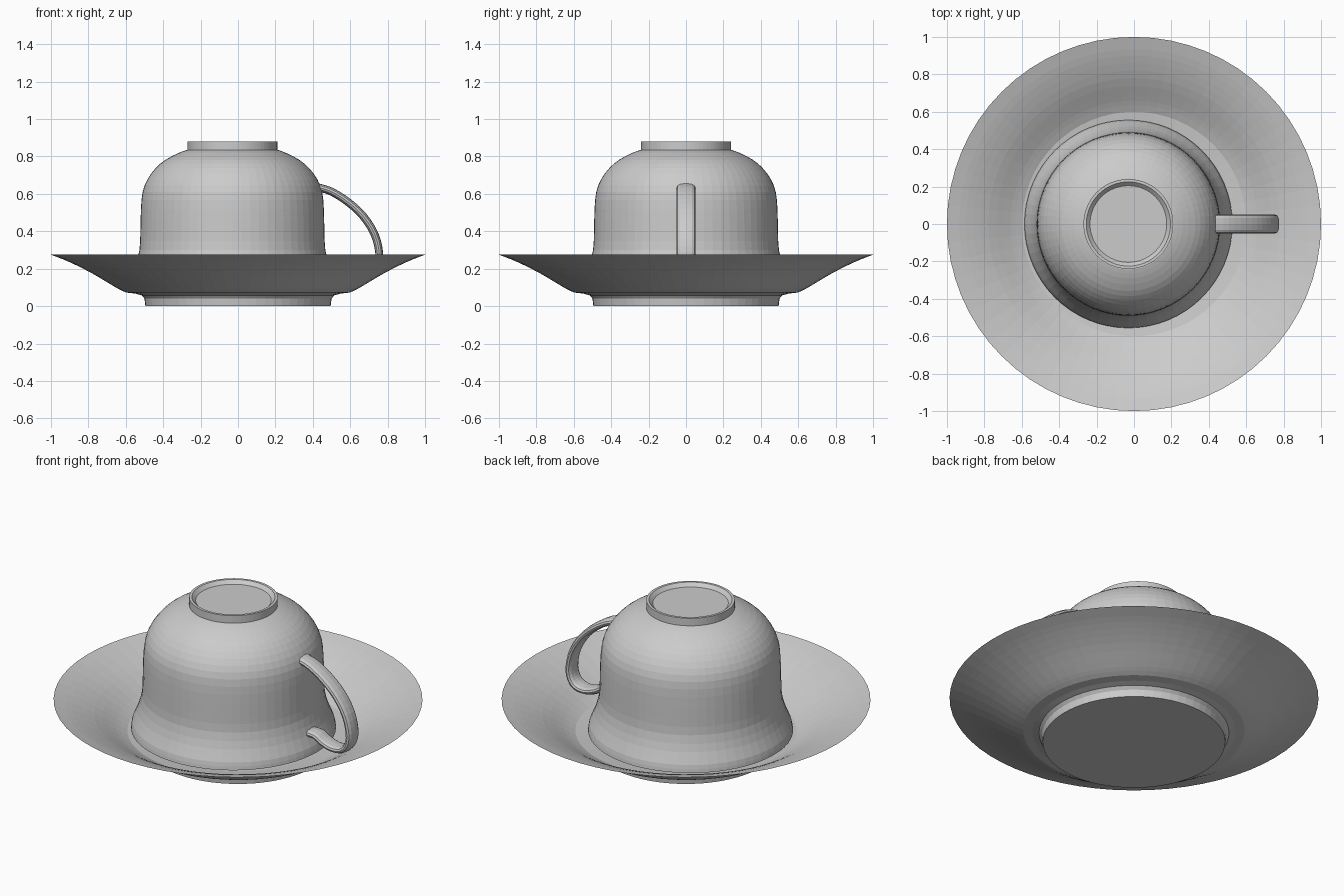
import bpy, bmesh, math
from mathutils import Vector

if "Cube" in bpy.data.objects:
    bpy.data.objects.remove(bpy.data.objects["Cube"])

china = bpy.data.materials.new("grey_china")
china.use_nodes = True
china.diffuse_color = (0.6, 0.6, 0.6, 1)
china.node_tree.nodes["Principled BSDF"].inputs["Base Color"].default_value = (0.6, 0.6, 0.6, 1)


def finish(name, bm):
    bmesh.ops.recalc_face_normals(bm, faces=bm.faces)
    mesh = bpy.data.meshes.new(name)
    bm.to_mesh(mesh)
    bm.free()
    mesh.materials.append(china)
    obj = bpy.data.objects.new(name, mesh)
    bpy.context.collection.objects.link(obj)
    return obj


def spline(points, steps):
    """Catmull-Rom curve through 2D points."""
    pts = [Vector(p) for p in points]
    pts = [2 * pts[0] - pts[1]] + pts + [2 * pts[-1] - pts[-2]]
    out = []
    for a, b, c, d in zip(pts, pts[1:], pts[2:], pts[3:]):
        for i in range(steps):
            t = i / steps
            out.append(0.5 * (2 * b + (c - a) * t + (2 * a - 5 * b + 4 * c - d) * t ** 2
                              + (3 * b - a - 3 * c + d) * t ** 3))
    return out + [pts[-2]]


def lathe(name, profile, centre_x=0.0, segments=64):
    """Spin a radius/height profile around a vertical axis."""
    bm = bmesh.new()
    verts = [bm.verts.new((r, 0, z)) for r, z in profile]
    edges = [bm.edges.new(pair) for pair in zip(verts, verts[1:])]
    bmesh.ops.spin(bm, geom=verts + edges, cent=(0, 0, 0), axis=(0, 0, 1),
                   angle=math.tau, steps=segments, use_merge=True)
    bmesh.ops.remove_doubles(bm, verts=bm.verts, dist=0.0005)
    obj = finish(name, bm)
    obj.location.x = centre_x
    return obj


# Saucer: flat foot, shoulder, flared underside, then the upper surface back in
under = spline([(0.6, 0.073), (0.65, 0.098), (0.78, 0.175), (0.9, 0.235), (1, 0.275)], 3)
upper = spline([(1, 0.275), (0.9, 0.243), (0.78, 0.19), (0.66, 0.12), (0.6, 0.09)], 3)
foot = [(0, 0), (0.495, 0), (0.5, 0.04), (0.515, 0.058), (0.55, 0.067)]
lathe("saucer", foot + under + upper[1:] + [(0.5, 0.078), (0, 0.075)])

# Upturned cup: recessed foot, domed body, flared rim and thin inner wall
body = spline([(0.243, 0.835), (0.29, 0.818), (0.358, 0.782), (0.41, 0.738), (0.454, 0.678),
               (0.48, 0.61), (0.489, 0.52), (0.492, 0.4), (0.497, 0.3),
               (0.521, 0.21), (0.548, 0.145), (0.556, 0.102)], 2)
inner = [(r - 0.02, z - 0.012) for r, z in reversed(body[:-1])]
ring = [(0, 0.86), (0.205, 0.86), (0.225, 0.88), (0.24, 0.88), (0.24, 0.835)]
lathe("cup", ring + body + [(0.545, 0.098)] + inner + [(0, 0.82)], -0.03)

# Handle: oval section swept along a loop in the x-z plane
path = spline([(0.42, 0.638), (0.5, 0.612), (0.59, 0.555), (0.67, 0.48), (0.73, 0.385),
               (0.755, 0.285), (0.745, 0.215), (0.705, 0.172), (0.64, 0.164),
               (0.575, 0.185), (0.53, 0.21), (0.46, 0.212)], 3)
bm = bmesh.new()
rings = []
for i, p in enumerate(path):
    along = (path[min(i + 1, len(path) - 1)] - path[max(i - 1, 0)]).normalized()
    side = Vector((-along.y, along.x))
    loop = []
    for k in range(12):
        a = math.tau * k / 12
        s = 0.021 * math.sin(a)
        y = 0.05 * math.copysign(abs(math.cos(a)) ** 0.7, math.cos(a))
        loop.append(bm.verts.new((p.x + side.x * s, y, p.y + side.y * s)))
    rings.append(loop)
for lower, higher in zip(rings, rings[1:]):
    for k in range(12):
        bm.faces.new((lower[k], lower[k - 1], higher[k - 1], higher[k]))
bm.faces.new(rings[0])
bm.faces.new(rings[-1])
finish("handle", bm)
